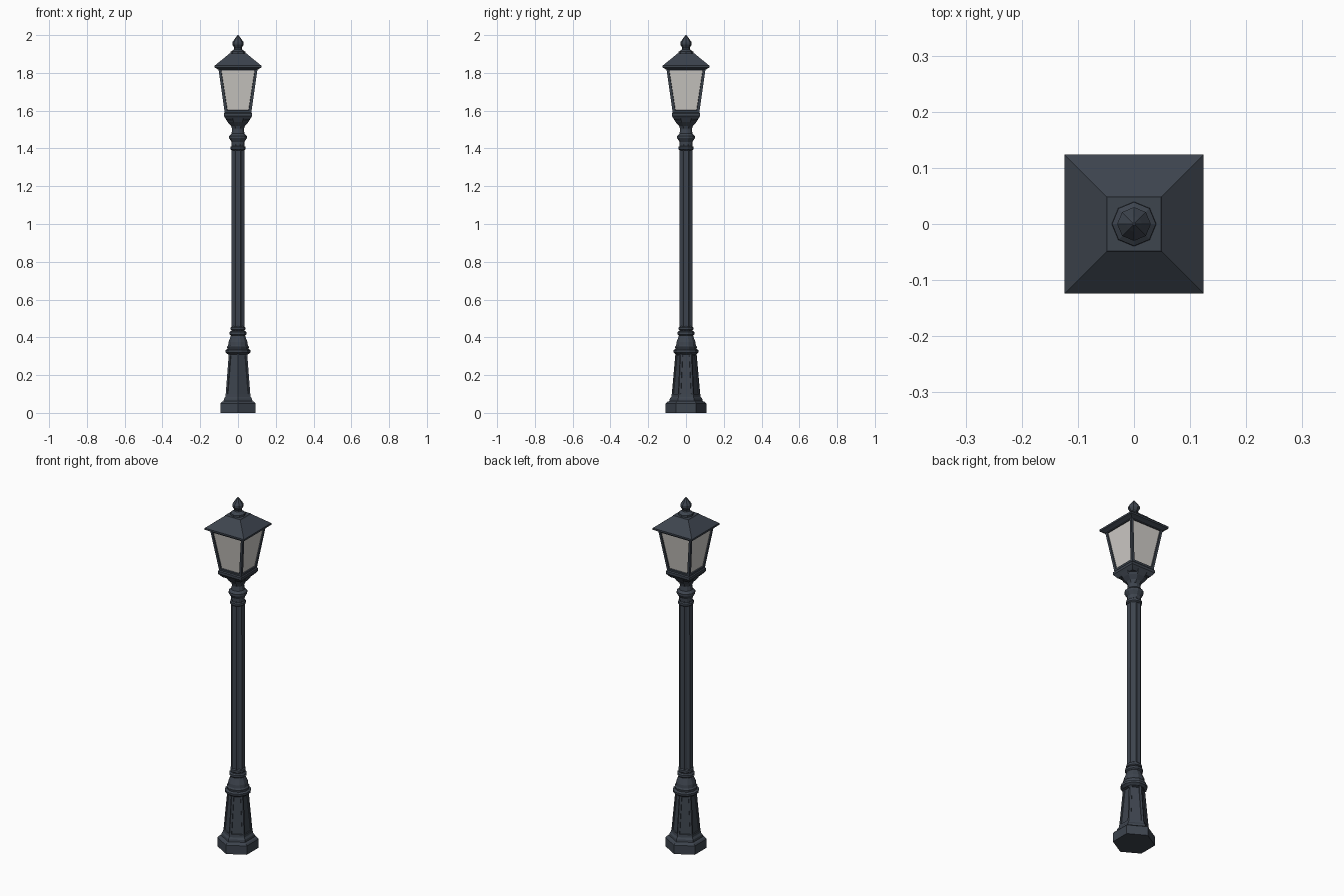
import bpy, bmesh
from math import sin, cos, pi, sqrt

cube = bpy.data.objects.get("Cube")
if cube:
    bpy.data.objects.remove(cube, do_unlink=True)


def material(name, color):
    m = bpy.data.materials.new(name)
    m.use_nodes = True
    m.diffuse_color = color
    m.node_tree.nodes["Principled BSDF"].inputs["Base Color"].default_value = color
    return m


iron = material("dark iron", (0.047, 0.058, 0.076, 1))
glass = material("frosted glass", (0.62, 0.60, 0.57, 1))


def stack(name, sides, profile, turn=0.0, flute=1.0, inset=None, pane=False):
    """Closed stack of polygon rings; profile holds (corner radius, height)."""
    bm = bmesh.new()
    rings = []
    for r, z in profile:
        ring = []
        for i in range(sides):
            a = turn + 2 * pi * i / sides
            k = r * (flute if i % 2 else 1)
            ring.append(bm.verts.new((k * cos(a), k * sin(a), z)))
        rings.append(ring)
    walls = []
    for low, high in zip(rings, rings[1:]):
        for i in range(sides):
            j = (i + 1) % sides
            walls.append(bm.faces.new((low[i], low[j], high[j], high[i])))
    bm.faces.new(rings[0][::-1])
    bm.faces.new(rings[-1])
    bm.normal_update()
    if inset:
        width, depth = inset
        bmesh.ops.inset_individual(bm, faces=walls, thickness=width, depth=0)
        bmesh.ops.inset_individual(bm, faces=walls, thickness=0.002, depth=-depth)
        if pane:
            for f in walls:
                f.material_index = 1
    mesh = bpy.data.meshes.new(name)
    bm.to_mesh(mesh)
    bm.free()
    mesh.materials.append(iron)
    mesh.materials.append(glass)
    ob = bpy.data.objects.new(name, mesh)
    bpy.context.collection.objects.link(ob)
    return ob


def square(name, profile, **options):
    """Square stack; profile holds (half width, height)."""
    return stack(name, 4, [(h * sqrt(2), z) for h, z in profile], pi / 4, **options)


# Hexagonal foot and panelled pedestal
stack("foot", 6, [(0.108, 0), (0.108, 0.05), (0.100, 0.058), (0.088, 0.062),
                  (0.086, 0.075), (0.078, 0.085), (0.076, 0.10)], pi / 6)
stack("pedestal", 6, [(0.076, 0.09), (0.056, 0.315)], pi / 6, inset=(0.014, 0.005))
stack("pedestal_cap", 12, [(0.055, 0.31), (0.068, 0.32), (0.069, 0.332), (0.058, 0.338),
                           (0.060, 0.35), (0.054, 0.358), (0.052, 0.375),
                           (0.040, 0.405), (0.038, 0.412)], pi / 12)

# Fluted shaft with rings at both ends
stack("shaft", 16, [(0.037, 0.40), (0.036, 1.42)], pi / 8, flute=0.86)
for name, r, z in (("lower_ring", 0.046, 0.422), ("shaft_foot_ring", 0.040, 0.447),
                   ("shaft_top_ring", 0.041, 1.402)):
    stack(name, 12, [(r - 0.007, z - 0.012), (r, z - 0.006),
                     (r, z + 0.006), (r - 0.007, z + 0.012)], pi / 12)
stack("capital", 12, [(0.035, 1.41), (0.036, 1.435), (0.049, 1.455), (0.049, 1.466),
                      (0.036, 1.478), (0.032, 1.50), (0.034, 1.515)], pi / 12)

# Lantern support
stack("lantern_cup", 8, [(0.034, 1.505), (0.040, 1.52), (0.060, 1.54),
                         (0.074, 1.562)], pi / 8)
square("lantern_tray", [(0.058, 1.55), (0.068, 1.562), (0.075, 1.572),
                        (0.075, 1.586), (0.070, 1.592)])

# Lantern body with recessed panes
square("lantern", [(0.070, 1.588), (0.104, 1.825)], inset=(0.019, 0.006), pane=True)

# Roof and finial
square("roof", [(0.100, 1.815), (0.112, 1.822), (0.124, 1.828),
                (0.124, 1.838), (0.050, 1.898), (0.048, 1.902)])
stack("finial", 8, [(0.040, 1.898), (0.039, 1.912), (0.030, 1.918), (0.021, 1.925),
                    (0.020, 1.933), (0.030, 1.950), (0.030, 1.962),
                    (0.014, 1.985), (0.002, 2.0)])
